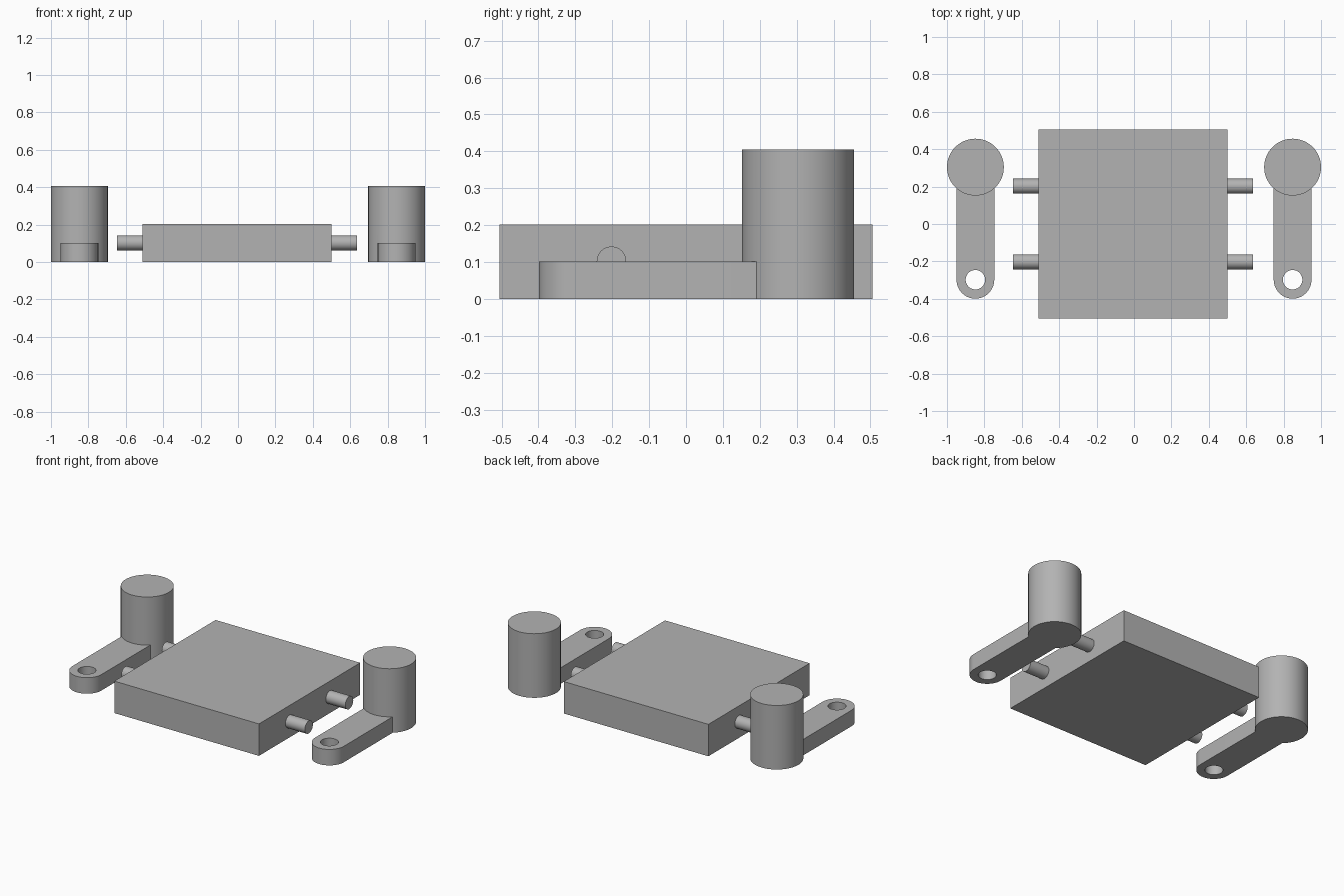
import bpy, bmesh, math
from mathutils import Matrix, Vector

if "Cube" in bpy.data.objects:
    bpy.data.objects.remove(bpy.data.objects["Cube"])

GREY = (0.45, 0.45, 0.45, 1)
grey = bpy.data.materials.new("plain grey")
grey.use_nodes = True
grey.diffuse_color = GREY
grey.node_tree.nodes["Principled BSDF"].inputs["Base Color"].default_value = GREY


def finish(name, bm):
    bmesh.ops.recalc_face_normals(bm, faces=bm.faces)
    mesh = bpy.data.meshes.new(name)
    bm.to_mesh(mesh)
    bm.free()
    mesh.materials.append(grey)
    obj = bpy.data.objects.new(name, mesh)
    bpy.context.collection.objects.link(obj)
    return obj


def extrude_profile(name, points, height, z=0):
    bm = bmesh.new()
    face = bm.faces.new([bm.verts.new((x, y, z)) for x, y in points])
    new = bmesh.ops.extrude_face_region(bm, geom=[face])["geom"]
    verts = [v for v in new if isinstance(v, bmesh.types.BMVert)]
    bmesh.ops.translate(bm, verts=verts, vec=(0, 0, height))
    return finish(name, bm)


def arc(cx, cy, radius, start, end, steps):
    angles = [start + (end - start) * i / steps for i in range(steps + 1)]
    return [(cx + radius * math.cos(a), cy + radius * math.sin(a)) for a in angles]


def combine(obj, helper, operation):
    mod = obj.modifiers.new(operation, "BOOLEAN")
    mod.operation, mod.solver, mod.object = operation, "EXACT", helper
    select(obj)
    bpy.ops.object.modifier_apply(modifier=mod.name)
    bpy.data.objects.remove(helper)


def select(obj):
    bpy.ops.object.select_all(action="DESELECT")
    obj.select_set(True)
    bpy.context.view_layer.objects.active = obj


def smooth(obj):
    select(obj)
    bpy.ops.object.shade_smooth_by_angle(angle=math.radians(30))


# Flat square body
bm = bmesh.new()
bmesh.ops.create_cube(bm, size=1, matrix=Matrix.Translation((-0.005, 0, 0.101))
                      @ Matrix.Diagonal((1.012, 1.012, 0.202, 1)))
finish("body", bm)

for side, sign in (("left", 1), ("right", -1)):
    # Side pins
    for place, y in (("front", -0.202), ("back", 0.202)):
        bm = bmesh.new()
        bmesh.ops.create_cone(
            bm, cap_ends=True, segments=48, radius1=0.04, radius2=0.04, depth=0.142,
            matrix=Matrix.Translation((sign * 0.571 - 0.005, y, 0.102))
            @ Matrix.Rotation(math.pi / 2, 4, "Y"))
        smooth(finish(f"{side}_{place}_pin", bm))

    # Arm with rounded front end and hole, joined to the tall post
    x = sign * 0.848
    outline = arc(x, -0.298, 0.101, -math.pi, 0, 32) + [(x + 0.101, 0.304), (x - 0.101, 0.304)]
    arm = extrude_profile(f"{side}_arm_and_post", outline, 0.101)
    hole = extrude_profile("hole_cutter", arc(x, -0.298, 0.052, 0, math.tau, 48)[:-1], 0.3, -0.1)
    combine(arm, hole, "DIFFERENCE")
    post = extrude_profile("post", arc(x, 0.304, 0.152, 0, math.tau, 64)[:-1], 0.405)
    combine(arm, post, "UNION")
    smooth(arm)
